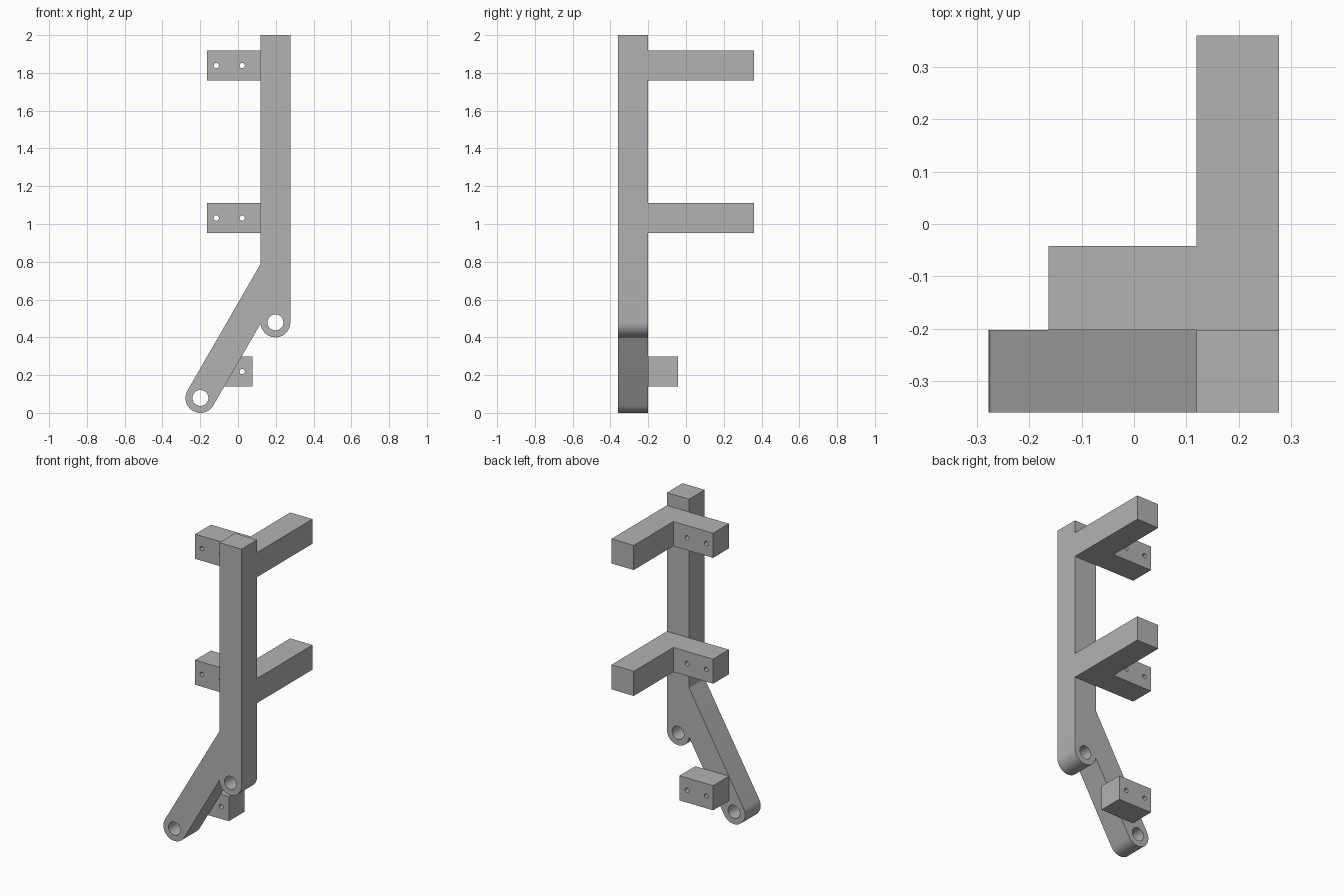
import bpy, bmesh
from math import sin, cos, pi, radians
from mathutils import Vector, Matrix

cube = bpy.data.objects.get("Cube")
if cube:
    bpy.data.objects.remove(cube)

grey = bpy.data.materials.new("plain grey")
grey.use_nodes = True
colour = (0.45, 0.45, 0.45, 1)
grey.diffuse_color = colour
grey.node_tree.nodes["Principled BSDF"].inputs["Base Color"].default_value = colour

R = 0.079                        # half the bar width
FRONT, SEAT, BACK = -0.36, -0.202, 0.36
POST_X, POST_Z = 0.198, 0.479    # lower pivot of the post
FOOT_X, FOOT_Z = -0.199, 0.079   # pivot at the foot of the strut
LEFT, RIGHT = POST_X - R, POST_X + R


def prism(name, points, offset):
    """Extrude a closed planar outline along the offset vector."""
    bm = bmesh.new()
    face = bm.faces.new([bm.verts.new(p) for p in points])
    ext = bmesh.ops.extrude_face_region(bm, geom=[face], use_keep_orig=True)
    moved = [v for v in ext["geom"] if isinstance(v, bmesh.types.BMVert)]
    bmesh.ops.translate(bm, verts=moved, vec=offset)
    bmesh.ops.recalc_face_normals(bm, faces=bm.faces)
    mesh = bpy.data.meshes.new(name)
    bm.to_mesh(mesh)
    bm.free()
    obj = bpy.data.objects.new(name, mesh)
    bpy.context.collection.objects.link(obj)
    mesh.materials.append(grey)
    return obj


def drill(obj, holes, radius, y0, y1):
    """Bore round holes along y at each (x, z)."""
    for x, z in holes:
        ring = [(x + radius * cos(2 * pi * i / 32), y0, z + radius * sin(2 * pi * i / 32))
                for i in range(32)]
        cutter = prism("hole_cutter", ring, (0, y1 - y0, 0))
        cutter.hide_render = True
        mod = obj.modifiers.new("hole", 'BOOLEAN')
        mod.operation, mod.solver, mod.object = 'DIFFERENCE', 'EXACT', cutter
        bpy.context.view_layer.objects.active = obj
        bpy.ops.object.modifier_apply(modifier=mod.name)
        bpy.data.objects.remove(cutter)


def arc(cx, cz, start, end, steps=20):
    angles = [radians(start + (end - start) * i / steps) for i in range(steps + 1)]
    return [(cx + R * cos(a), FRONT, cz + R * sin(a)) for a in angles]


# Post and slanted strut, one outline with rounded ends
slope = math_tan = sin(pi / 3) / cos(pi / 3)
foot = arc(FOOT_X, FOOT_Z, 150, 330)
heel = arc(POST_X, POST_Z, 180, 360)
upper = foot[0][2] + (LEFT - foot[0][0]) * slope
lower = foot[-1][2] + (LEFT - foot[-1][0]) * slope
heel[0] = (LEFT, FRONT, lower)
outline = foot + heel + [(RIGHT, FRONT, 2), (LEFT, FRONT, 2), (LEFT, FRONT, upper)]
frame = prism("post_and_strut", outline, (0, SEAT - FRONT, 0))
drill(frame, [(POST_X, POST_Z), (FOOT_X, FOOT_Z)], 0.042, FRONT - 0.1, SEAT + 0.1)
parts = [frame]

# Two L-shaped brackets and the small lower block
TAB_X, TAB_Y = -0.163, -0.042
ell = [(TAB_X, SEAT), (RIGHT, SEAT), (RIGHT, BACK), (LEFT, BACK), (LEFT, TAB_Y), (TAB_X, TAB_Y)]
block = [(TAB_X, SEAT), (0.076, SEAT), (0.076, TAB_Y), (TAB_X, TAB_Y)]
for name, shape, z in (("upper_bracket", ell, 1.839), ("middle_bracket", ell, 1.031),
                       ("lower_block", block, 0.219)):
    part = prism(name, [(x, y, z - R) for x, y in shape], (0, 0, 2 * R))
    drill(part, [(-0.115, z), (0.022, z)], 0.014, SEAT - 0.05, TAB_Y + 0.05)
    parts.append(part)

# Smooth the round ends and bores, keep the edges sharp
for part in parts:
    bpy.ops.object.select_all(action='DESELECT')
    part.select_set(True)
    bpy.context.view_layer.objects.active = part
    bpy.ops.object.shade_smooth_by_angle(angle=radians(30))
